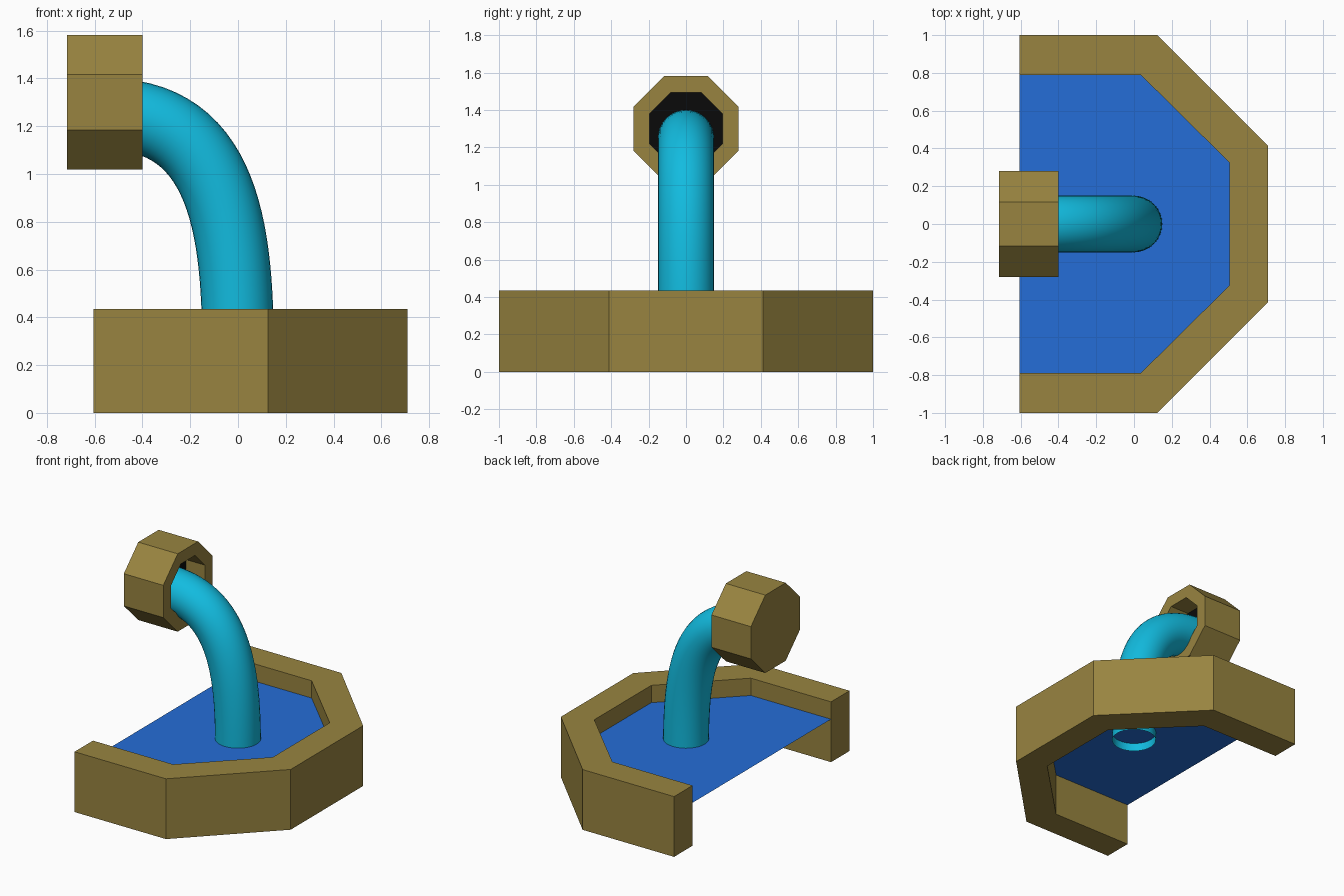
import bpy, bmesh, math
from mathutils import Vector

if "Cube" in bpy.data.objects:
    bpy.data.objects.remove(bpy.data.objects["Cube"])


def material(name, rgb):
    m = bpy.data.materials.new(name)
    m.diffuse_color = (*rgb, 1)
    m.use_nodes = True
    m.node_tree.nodes["Principled BSDF"].inputs["Base Color"].default_value = m.diffuse_color
    return m


GOLD = material("aged_brass", (0.314, 0.231, 0.051))
BLUE = material("pool_blue", (0.018, 0.155, 0.68))
CYAN = material("stream_cyan", (0.006, 0.50, 0.74))
BLACK = material("dark_opening", (0.003, 0.003, 0.003))


def finish(name, bm, mats, recalc=True):
    if recalc:
        bmesh.ops.recalc_face_normals(bm, faces=bm.faces[:])
    me = bpy.data.meshes.new(name)
    bm.to_mesh(me)
    bm.free()
    for m in mats:
        me.materials.append(m)
    ob = bpy.data.objects.new(name, me)
    bpy.context.collection.objects.link(ob)
    return ob


def bridge(bm, a, b, closed=True):
    n = len(a)
    for i in range(n if closed else n - 1):
        j = (i + 1) % n
        bm.faces.new((a[i], a[j], b[j], b[i]))


def mirrored(half):
    return half + [(x, -y) for x, y in reversed(half)]


# basin wall: half-octagon band, open towards -x
outer = mirrored([(-0.605, 1.0), (0.125, 1.0), (0.71, 0.413)])
inner = mirrored([(-0.605, 0.79), (0.035, 0.79), (0.505, 0.325)])
bm = bmesh.new()
loops = [[bm.verts.new((x, y, z)) for x, y in prof]
         for prof, z in ((outer, 0), (outer, 0.435), (inner, 0.435), (inner, 0))]
for i in range(4):
    bridge(bm, loops[i], loops[(i + 1) % 4], closed=False)
for k in (0, -1):
    bm.faces.new([lp[k] for lp in loops])
finish("basin_wall", bm, [GOLD])

# flat pool surface, facing up
bm = bmesh.new()
f = bm.faces.new([bm.verts.new((x, y, 0.31)) for x, y in inner])
f.normal_update()
if f.normal.z < 0:
    f.normal_flip()
finish("pool_surface", bm, [BLUE], recalc=False)

# octagonal spout with a recessed dark opening
bm = bmesh.new()


def octagon(x, apothem):
    r = apothem / math.cos(math.pi / 8)
    angles = [math.pi / 8 + k * math.pi / 4 for k in range(8)]
    return [bm.verts.new((x, r * math.cos(a), 1.30 + r * math.sin(a))) for a in angles]


rings = [octagon(x, a) for x, a in
         ((-0.715, 0.281), (-0.40, 0.281), (-0.40, 0.194), (-0.55, 0.194))]
for a, b in zip(rings, rings[1:]):
    bridge(bm, a, b)
bm.faces.new(rings[0])
bm.faces.new(rings[-1]).material_index = 1
finish("spout", bm, [GOLD, BLACK])

# water stream: round tube swept along a cubic curve in the xz plane
p = [Vector(v) for v in ((-0.55, 0, 1.25), (-0.05, 0, 1.25), (0, 0, 0.75), (0, 0, 0.25))]
SIDES, STEPS, R = 32, 28, 0.15
bm = bmesh.new()
rings = []
for s in range(STEPS + 1):
    t = s / STEPS
    u = 1 - t
    c = u**3 * p[0] + 3 * u * u * t * p[1] + 3 * u * t * t * p[2] + t**3 * p[3]
    d = (u * u * (p[1] - p[0]) + 2 * u * t * (p[2] - p[1]) + t * t * (p[3] - p[2])).normalized()
    side = Vector((0, 1, 0))
    up = d.cross(side)
    rings.append([bm.verts.new(c + R * (math.cos(a) * side + math.sin(a) * up))
                  for a in (2 * math.pi * k / SIDES for k in range(SIDES))])
for a, b in zip(rings, rings[1:]):
    bridge(bm, a, b)
for f in bm.faces:
    f.smooth = True
finish("water_stream", bm, [CYAN])
